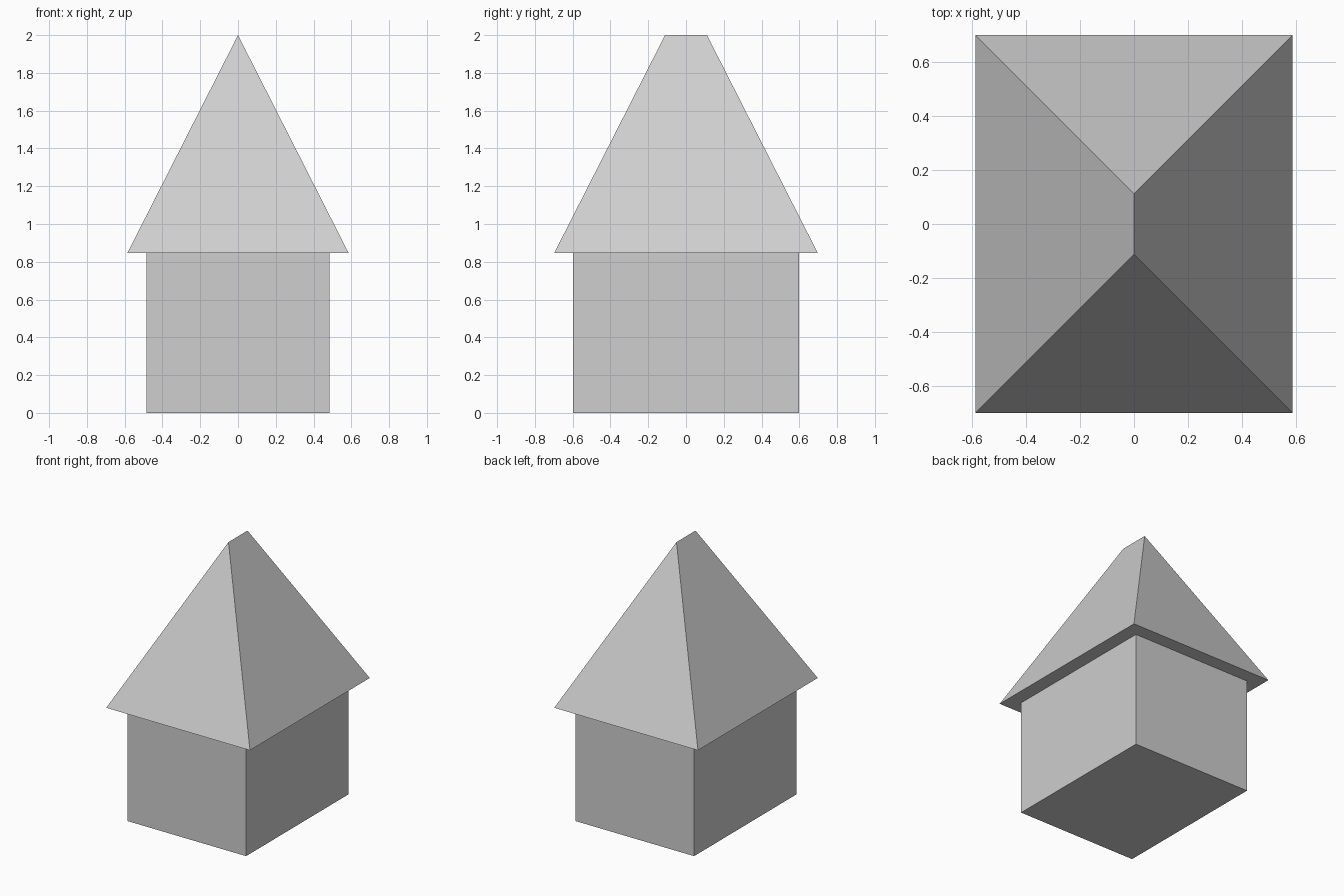
import bpy
import bmesh

default = bpy.data.objects.get("Cube")
if default:
    bpy.data.objects.remove(default, do_unlink=True)

# One plain grey for the whole house
grey = bpy.data.materials.new("light_grey")
grey.use_nodes = True
colour = (0.62, 0.62, 0.62, 1.0)
grey.diffuse_color = colour
for node in grey.node_tree.nodes:
    if node.type == "BSDF_PRINCIPLED":
        node.inputs["Base Color"].default_value = colour

EAVE, TOP = 0.846, 2.0


def block(name, half_x, half_y, bottom, top, top_x=None, top_y=None):
    """Box whose upper rectangle can be narrowed; a zero width makes a ridge."""
    top_x = half_x if top_x is None else top_x
    top_y = half_y if top_y is None else top_y
    bm = bmesh.new()
    bmesh.ops.create_cube(bm, size=2)
    for v in bm.verts:
        upper = v.co.z > 0
        v.co.x *= top_x if upper else half_x
        v.co.y *= top_y if upper else half_y
        v.co.z = top if upper else bottom
    bmesh.ops.remove_doubles(bm, verts=bm.verts, dist=0.0001)
    bmesh.ops.recalc_face_normals(bm, faces=bm.faces)
    mesh = bpy.data.meshes.new(name)
    bm.to_mesh(mesh)
    bm.free()
    mesh.materials.append(grey)
    obj = bpy.data.objects.new(name, mesh)
    bpy.context.scene.collection.objects.link(obj)
    return obj


# Walls
block("walls", 0.484, 0.597, 0.0, EAVE)
# Overhanging hipped roof with a short ridge running front to back
block("roof", 0.586, 0.698, EAVE, TOP, top_x=0.0, top_y=0.111)
